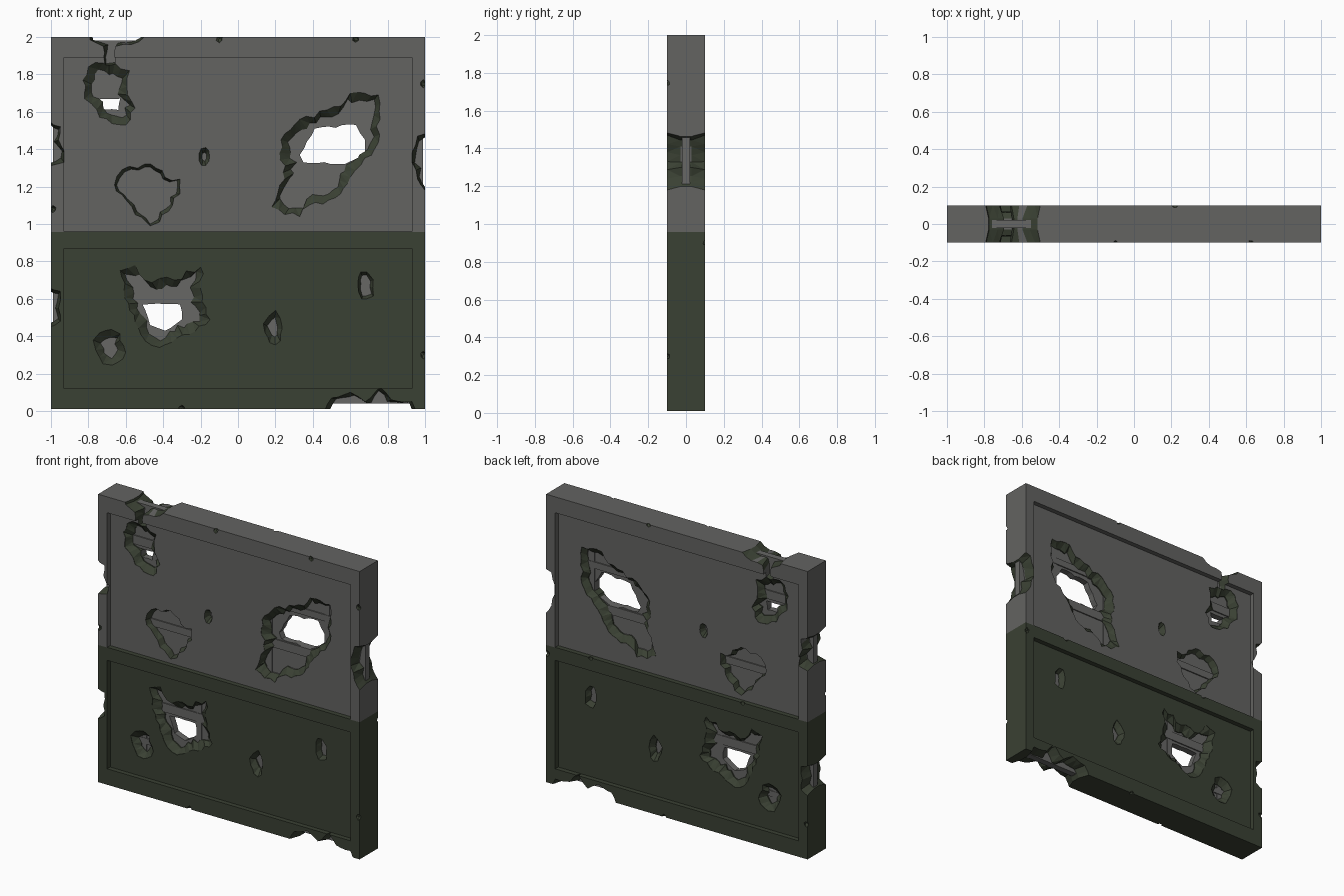
import bpy, bmesh, math, random
from mathutils import Vector

if "Cube" in bpy.data.objects:
    bpy.data.objects.remove(bpy.data.objects["Cube"])

random.seed(4)


def material(name, rgb):
    m = bpy.data.materials.new(name)
    m.diffuse_color = (*rgb, 1)
    m.use_nodes = True
    m.node_tree.nodes["Principled BSDF"].inputs["Base Color"].default_value = m.diffuse_color
    return m


GREY = material("plaster grey", (0.125, 0.125, 0.120))
GREEN = material("dark green", (0.042, 0.052, 0.033))
CORE = material("core grey", (0.135, 0.135, 0.130))


def add_object(name, bm):
    bmesh.ops.recalc_face_normals(bm, faces=bm.faces[:])
    me = bpy.data.meshes.new(name)
    bm.to_mesh(me)
    bm.free()
    ob = bpy.data.objects.new(name, me)
    bpy.context.collection.objects.link(ob)
    return ob


def add_box(bm, x0, x1, y0, y1, z0, z1):
    vs = bmesh.ops.create_cube(bm, size=1)["verts"]
    for v in vs:
        v.co = Vector(((x0 + x1) / 2 + v.co.x * (x1 - x0),
                       (y0 + y1) / 2 + v.co.y * (y1 - y0),
                       (z0 + z1) / 2 + v.co.z * (z1 - z0)))


def box(name, *b):
    bm = bmesh.new()
    add_box(bm, *b)
    return add_object(name, bm)


def boolean(ob, cutters):
    for c in cutters:
        m = ob.modifiers.new("cut", 'BOOLEAN')
        m.operation, m.solver, m.object = 'DIFFERENCE', 'EXACT', c
    bpy.context.view_layer.update()
    dg = bpy.context.evaluated_depsgraph_get()
    me = bpy.data.meshes.new_from_object(ob.evaluated_get(dg))
    ob.modifiers.clear()
    ob.data = me
    for c in cutters:
        bpy.data.objects.remove(c)


def ragged(points, step=0.038, jag=0.016):
    """Break a polygon outline into short jagged steps."""
    out = []
    for i, p in enumerate(points):
        a, b = Vector(p), Vector(points[(i + 1) % len(points)])
        n = max(1, round((b - a).length / step))
        side = Vector((b.y - a.y, a.x - b.x)).normalized()
        for k in range(n):
            q = a.lerp(b, k / n)
            if k:
                q += side * random.uniform(-jag, jag)
            out.append(q)
    return out


def cutter(points, y0=0.065, rim=0.035, jag=0.016):
    """Hourglass-shaped cutter: wide at both faces, narrow at the core."""
    pts = ragged(points, jag=jag)
    c = sum(pts, Vector((0, 0))) / len(pts)
    inner = []
    for p in pts:
        d = p - c
        r = rim * random.uniform(0.6, 1.3)
        inner.append(c + d * max(0.45, 1 - r / max(d.length, 1e-4)))
    bm = bmesh.new()
    rings = []
    for y, ring in ((-0.13, pts), (-y0, pts), (-0.03, inner),
                    (0.03, inner), (y0, pts), (0.13, pts)):
        rings.append([bm.verts.new((p.x, y, p.y)) for p in ring])
    n = len(pts)
    for a, b in zip(rings, rings[1:]):
        for i in range(n):
            bm.faces.new((a[i], a[(i + 1) % n], b[(i + 1) % n], b[i]))
    bm.faces.new(rings[0])
    bm.faces.new(rings[-1])
    bmesh.ops.triangulate(bm, faces=bm.faces[:])
    return add_object("hole_cutter", bm)


def oval(x, z, rx, rz, n=9):
    return [(x + rx * math.cos(i * math.tau / n) * random.uniform(.7, 1.15),
             z + rz * math.sin(i * math.tau / n) * random.uniform(.7, 1.15))
            for i in range(n)]


# outer wall with recessed upper and lower panels on both faces
wall = box("wall", -1, 1, -0.1, 0.1, 0.01, 2)
recesses = [box("recess", -0.93, 0.93, *y, *z)
            for y in ((-0.2, -0.067), (0.067, 0.2))
            for z in ((0.12, 0.87), (0.96, 1.89))]
boolean(wall, recesses)

# broken holes in the panels
hole_a = [(-.80, 1.84), (-.83, 1.77), (-.82, 1.67), (-.74, 1.57), (-.60, 1.53),
          (-.55, 1.62), (-.59, 1.69), (-.58, 1.82), (-.66, 1.86), (-.72, 1.86)]
hole_b = [(.18, 1.09), (.25, 1.24), (.23, 1.45), (.33, 1.56), (.55, 1.63),
          (.60, 1.70), (.75, 1.69), (.76, 1.56), (.73, 1.40), (.66, 1.32),
          (.60, 1.25), (.52, 1.14), (.38, 1.10), (.33, 1.04), (.25, 1.05)]
hole_c = [(-.66, 1.21), (-.62, 1.29), (-.50, 1.32), (-.44, 1.30), (-.39, 1.25),
          (-.31, 1.24), (-.31, 1.16), (-.35, 1.10), (-.42, 1.01), (-.47, .99),
          (-.55, 1.05), (-.60, 1.13)]
hole_e = [(-.63, .75), (-.55, .78), (-.50, .70), (-.34, .70), (-.20, .77),
          (-.19, .62), (-.15, .49), (-.26, .41), (-.42, .34), (-.52, .41),
          (-.58, .54)]
cuts = [cutter(hole_a, rim=.045), cutter(hole_b, rim=.05),
        cutter(hole_c, rim=.015), cutter(hole_e, rim=.05),
        cutter(oval(-.18, 1.36, .035, .05), jag=.004),
        cutter(oval(-.69, .35, .09, .10), rim=.04),
        cutter(oval(.19, .44, .055, .09), jag=.006),
        cutter(oval(.68, .66, .05, .085), rim=.015, jag=.006)]

# chips out of the frame: top neck, bottom corner, both sides
chips = [[(-.80, 2.04), (-.79, 1.985), (-.72, 1.95), (-.715, 1.84), (-.66, 1.84),
          (-.655, 1.95), (-.57, 1.96), (-.42, 2.04)],
         [(.44, -.04), (.50, .07), (.60, .10), (.68, .05), (.76, .13),
          (.82, .06), (.93, .05), (.99, -.04)],
         [(1.05, 1.50), (.96, 1.47), (.93, 1.38), (.93, 1.33), (.96, 1.24),
          (1.05, 1.13)],
         [(-1.05, 1.57), (-.95, 1.52), (-.96, 1.45), (-.925, 1.38),
          (-.93, 1.33), (-1.05, 1.29)],
         [(-1.05, .68), (-.95, .64), (-.96, .55), (-.95, .48), (-1.05, .43)]]
cuts += [cutter(p, y0=0.1, rim=0.022, jag=.008) for p in chips]

# small nicks along the frame edges
bm = bmesh.new()
nicks = [(-.1, 1.99), (.22, 2), (.63, 1.99), (-.5, .96), (-.3, .012), (.1, .01),
         (.99, 1.75), (.99, .9), (.99, .3), (-.99, .25), (-.99, 1.08), (.66, .96)]
for i, (x, z) in enumerate(nicks):
    vs = bmesh.ops.create_icosphere(bm, subdivisions=1, radius=0.018)["verts"]
    for v in vs:
        v.co = v.co * random.uniform(.8, 1.3) + Vector((x, (-.1, .1)[i % 2], z))
cuts.append(add_object("nick_cutter", bm))
boolean(wall, cuts)

# wall colours: grey above, green below, green on every broken edge
wall.data.materials.clear()
wall.data.materials.append(GREY)
wall.data.materials.append(GREEN)
bm = bmesh.new()
bm.from_mesh(wall.data)
bmesh.ops.bisect_plane(bm, geom=bm.verts[:] + bm.edges[:] + bm.faces[:],
                       plane_co=(0, 0, .958), plane_no=(0, 0, 1))
bm.normal_update()
for f in bm.faces:
    f.smooth = False
    broken = max(abs(c) for c in f.normal) < 0.985
    f.material_index = 1 if broken or f.calc_center_median().z < .962 else 0
bm.to_mesh(wall.data)
bm.free()

# inner core sheet, cut where light shows through
core = box("core_sheet", -.99, .99, -.022, .022, .04, 1.98)
through = [[(-.75, 1.67), (-.74, 1.62), (-.64, 1.61), (-.63, 1.67)],
           [(.33, 1.37), (.41, 1.51), (.63, 1.53), (.68, 1.45), (.68, 1.37),
            (.57, 1.32), (.35, 1.33)],
           [(-.51, .57), (-.31, .57), (-.30, .49), (-.39, .43), (-.47, .46)]]
boolean(core, [cutter(p, rim=0, jag=.006) for p in through])
core.data.materials.clear()
core.data.materials.append(CORE)

# lattice bars of the core, behind the broken skins
bm = bmesh.new()
for x0, x1, z0, z1 in ((-.90, -.50, 1.69, 1.75), (.15, .78, 1.26, 1.32),
                       (.15, .78, 1.545, 1.59), (-.72, -.28, 1.16, 1.21),
                       (-.65, -.13, .59, .65), (-.80, -.58, .33, .37)):
    add_box(bm, x0, x1, -.03, .03, z0, z1)
for x, z0, z1 in ((.26, 1.0, 1.6), (-.28, .36, .76), (-.70, .25, .45),
                  (.70, 1.3, 1.7)):
    add_box(bm, x - .02, x + .02, -.027, .027, z0, z1)
bars = add_object("core_bars", bm)
bars.data.materials.append(CORE)
